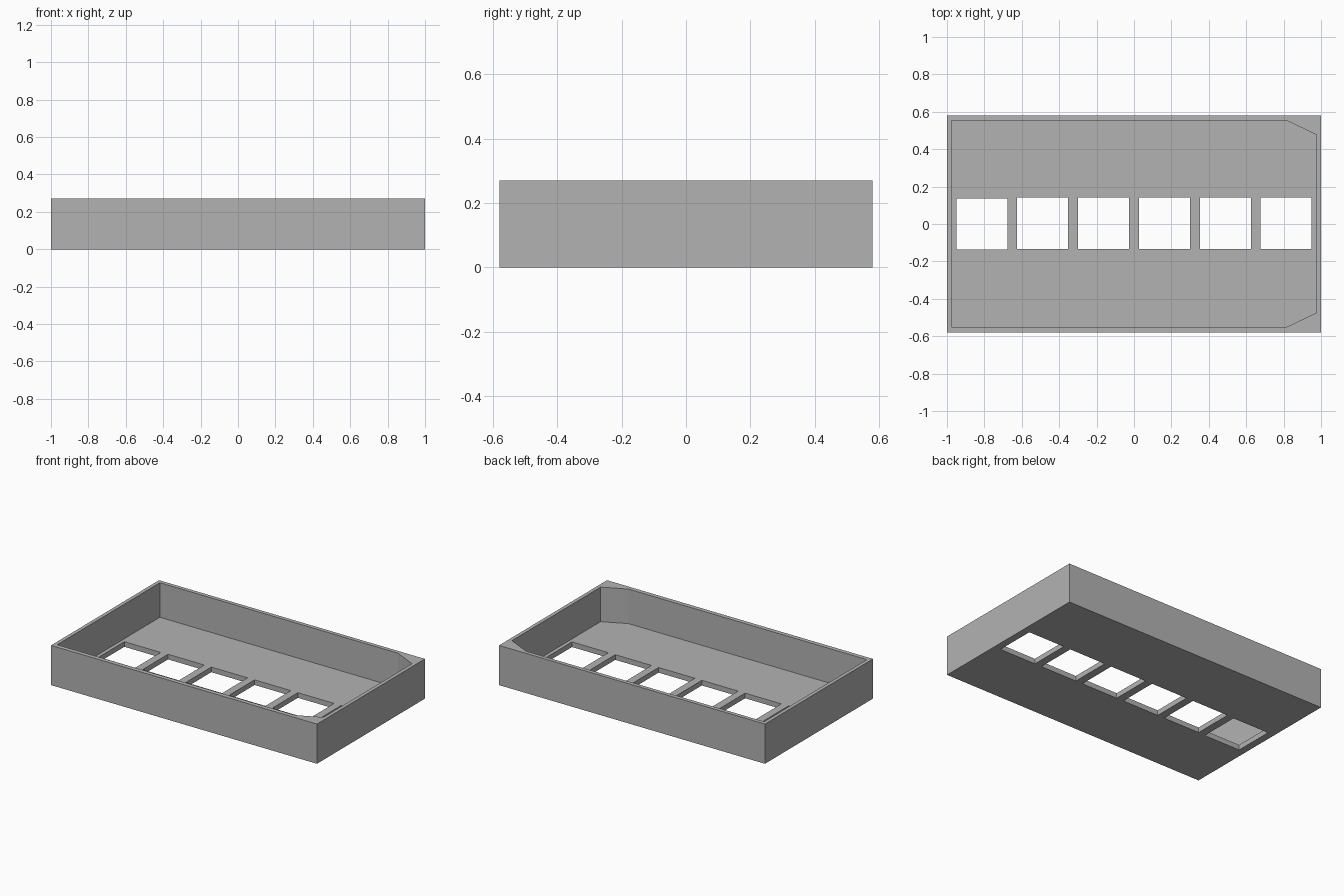
import bpy
import bmesh

default = bpy.data.objects.get("Cube")
if default:
    bpy.data.objects.remove(default, do_unlink=True)

HEIGHT, FLOOR = 0.27, 0.035
HALF_X, HALF_Y = 1.0, 0.58

grey = bpy.data.materials.new("plain grey")
grey.use_nodes = True
colour = (0.45, 0.45, 0.45, 1)
grey.diffuse_color = colour
grey.node_tree.nodes["Principled BSDF"].inputs["Base Color"].default_value = colour


def prism(name, outline, z0, z1):
    """Extrude a flat outline from z0 up to z1."""
    bm = bmesh.new()
    base = bm.faces.new([bm.verts.new((x, y, z0)) for x, y in outline])
    top = bmesh.ops.extrude_face_region(bm, geom=[base])["geom"]
    verts = [v for v in top if isinstance(v, bmesh.types.BMVert)]
    bmesh.ops.translate(bm, verts=verts, vec=(0, 0, z1 - z0))
    bmesh.ops.recalc_face_normals(bm, faces=bm.faces)
    mesh = bpy.data.meshes.new(name)
    bm.to_mesh(mesh)
    bm.free()
    mesh.materials.append(grey)
    obj = bpy.data.objects.new(name, mesh)
    bpy.context.collection.objects.link(obj)
    return obj


def rectangle(cx, cy, hx, hy):
    return [(cx - hx, cy - hy), (cx + hx, cy - hy), (cx + hx, cy + hy), (cx - hx, cy + hy)]


def cut(target, cutter):
    cutter.hide_render = True
    cutter.hide_viewport = True
    cutter.display_type = "WIRE"
    mod = target.modifiers.new(cutter.name, "BOOLEAN")
    mod.operation = "DIFFERENCE"
    mod.solver = "EXACT"
    mod.object = cutter


# Outer block of the open tray
tray = prism("tray", rectangle(0, 0, HALF_X, HALF_Y), 0, HEIGHT)

# Cavity with two chamfered corners at the +x end
cavity = [(-0.975, -0.55), (0.817, -0.55), (0.975, -0.475),
          (0.975, 0.477), (0.817, 0.553), (-0.975, 0.553)]
cut(tray, prism("cavity_cutter", cavity, FLOOR, HEIGHT + 0.1))

# Row of six square floor openings, the first set slightly forward
for i in range(6):
    x = (i - 2.5) * 0.3255
    y = 0 if i == 0 else 0.004
    cut(tray, prism(f"opening_cutter_{i + 1}", rectangle(x, y, 0.1365, 0.1365), -0.1, FLOOR + 0.1))

# Bake the cuts and remove the cutters
bpy.context.view_layer.update()
graph = bpy.context.evaluated_depsgraph_get()
finished = bpy.data.meshes.new_from_object(tray.evaluated_get(graph))
tray.modifiers.clear()
tray.data = finished
for obj in list(bpy.data.objects):
    if "_cutter" in obj.name:
        bpy.data.objects.remove(obj, do_unlink=True)
